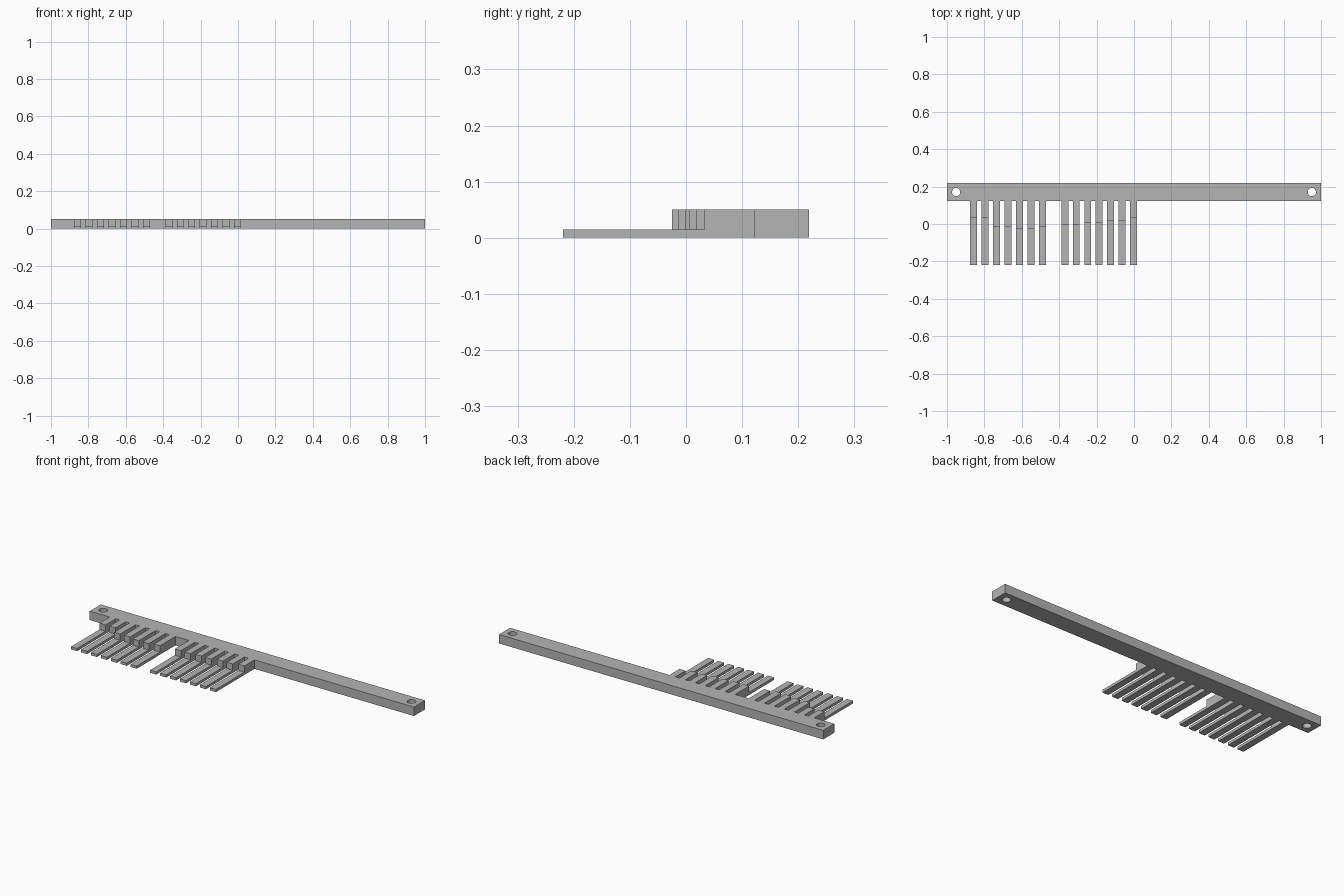
import bpy
import bmesh
from mathutils import Vector

cube = bpy.data.objects.get("Cube")
if cube:
    bpy.data.objects.remove(cube, do_unlink=True)

BAR_FRONT, BAR_BACK, HEIGHT = 0.122, 0.219, 0.05
TOOTH_TIP, TOOTH_THICK, TOOTH_WIDTH, PITCH = -0.219, 0.015, 0.037, 0.0613

grey = bpy.data.materials.new("plain grey")
grey.use_nodes = True
grey.diffuse_color = (0.46, 0.46, 0.46, 1)
grey.node_tree.nodes["Principled BSDF"].inputs["Base Color"].default_value = grey.diffuse_color


def extrude_profile(name, points, offset):
    """Extrude a closed flat profile along the offset into a solid."""
    bm = bmesh.new()
    face = bm.faces.new([bm.verts.new(p) for p in points])
    result = bmesh.ops.extrude_face_region(bm, geom=[face], use_keep_orig=True)
    moved = [g for g in result["geom"] if isinstance(g, bmesh.types.BMVert)]
    bmesh.ops.translate(bm, verts=moved, vec=Vector(offset))
    bmesh.ops.recalc_face_normals(bm, faces=bm.faces)
    mesh = bpy.data.meshes.new(name)
    bm.to_mesh(mesh)
    bm.free()
    mesh.materials.append(grey)
    obj = bpy.data.objects.new(name, mesh)
    bpy.context.collection.objects.link(obj)
    return obj


# Long mounting bar
bar = extrude_profile(
    "mounting_bar",
    [(-1, BAR_FRONT, 0), (1, BAR_FRONT, 0), (1, BAR_BACK, 0), (-1, BAR_BACK, 0)],
    (0, 0, HEIGHT))

# Screw hole through each end
for side, x in (("right", -0.951), ("left", 0.951)):
    bpy.ops.mesh.primitive_cylinder_add(
        vertices=32, radius=0.022, depth=0.2,
        location=(x, (BAR_FRONT + BAR_BACK) / 2, HEIGHT / 2))
    cutter = bpy.context.object
    cutter.name = side + "_hole_cutter"
    cutter.data.materials.append(grey)
    cut = bar.modifiers.new(side + "_screw_hole", "BOOLEAN")
    cut.operation = "DIFFERENCE"
    cut.solver = "EXACT"
    cut.object = cutter
    bpy.context.view_layer.objects.active = bar
    bpy.ops.object.modifier_apply(modifier=cut.name)
    bpy.data.objects.remove(cutter, do_unlink=True)

# Two groups of stepped teeth; each tooth has its own step position
groups = {
    "right": (-0.858, (0.033, 0.033, -0.014, -0.014, -0.025, -0.025, -0.014)),
    "left": (-0.370, (-0.002, -0.002, 0.005, 0.005, 0.018, 0.018, 0.033)),
}
for side, (start, steps) in groups.items():
    for i, step in enumerate(steps):
        x = start + i * PITCH - TOOTH_WIDTH / 2
        outline = [(BAR_FRONT, 0), (TOOTH_TIP, 0), (TOOTH_TIP, TOOTH_THICK),
                   (step, TOOTH_THICK), (step, HEIGHT), (BAR_FRONT, HEIGHT)]
        extrude_profile(f"{side}_group_tooth_{i + 1}",
                        [(x, y, z) for y, z in outline], (TOOTH_WIDTH, 0, 0))
